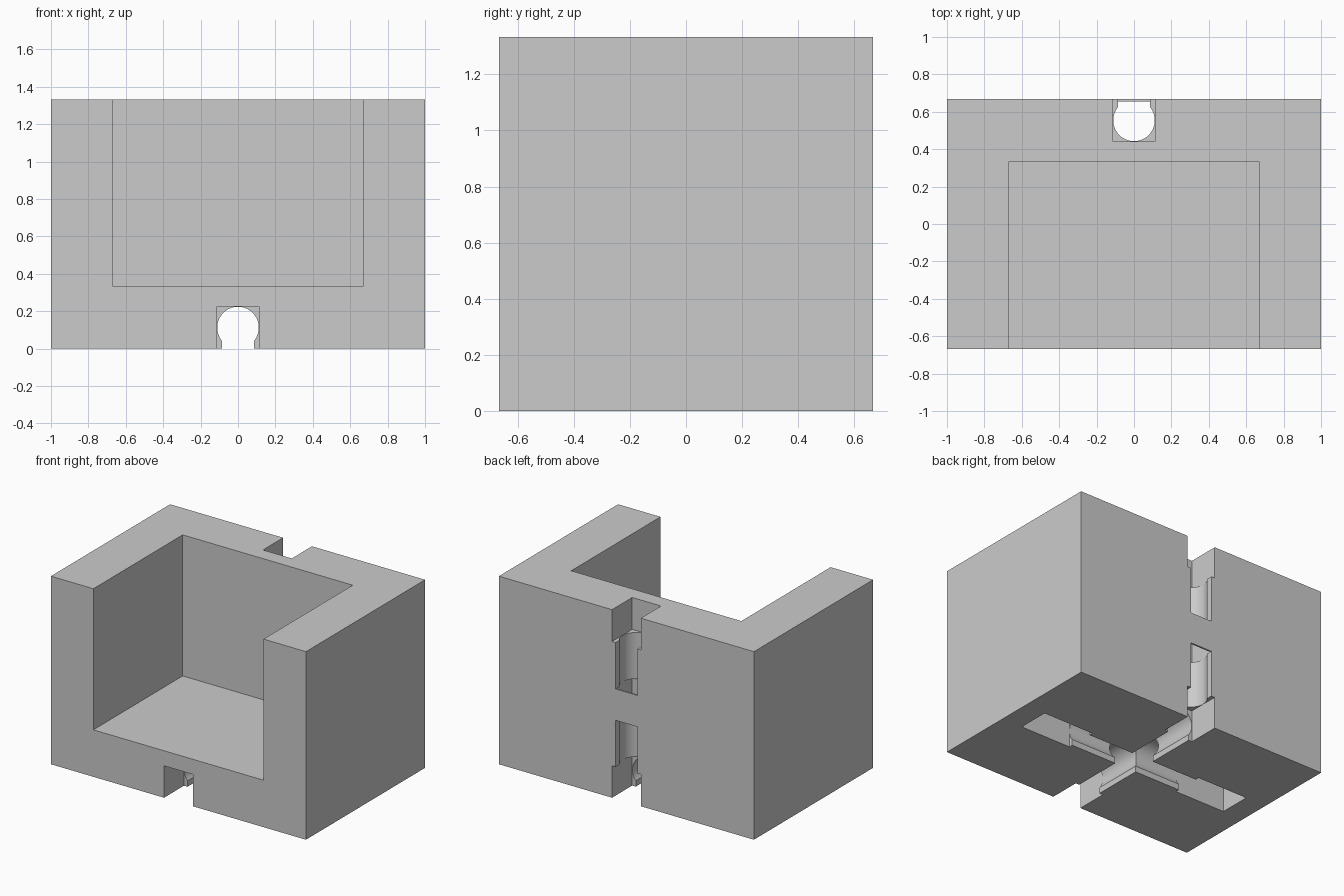
import bpy
import bmesh
from math import asin, cos, sin, pi
from mathutils import Matrix

old = bpy.data.objects.get("Cube")
if old:
    bpy.data.objects.remove(old)

X, Y, H = 1.0, 0.667, 1.333      # half width, half depth, height
S, R, NECK = 0.113, 0.111, 0.085  # socket half size, bore radius, slot half width
END = 0.444                       # where the bores meet the square sockets
OUT = 0.05                        # cutter overshoot

grey = bpy.data.materials.new("light_grey")
grey.use_nodes = True
grey.diffuse_color = (0.6, 0.6, 0.6, 1)
grey.node_tree.nodes["Principled BSDF"].inputs["Base Color"].default_value = (0.6, 0.6, 0.6, 1)


def make_object(name, bm):
    bmesh.ops.recalc_face_normals(bm, faces=bm.faces)
    mesh = bpy.data.meshes.new(name)
    bm.to_mesh(mesh)
    bm.free()
    mesh.materials.append(grey)
    obj = bpy.data.objects.new(name, mesh)
    bpy.context.collection.objects.link(obj)
    return obj


def box(name, x0, x1, y0, y1, z0, z1):
    bm = bmesh.new()
    bmesh.ops.create_cube(bm, size=1)
    size = Matrix.Diagonal((x1 - x0, y1 - y0, z1 - z0, 1))
    move = Matrix.Translation(((x0 + x1) / 2, (y0 + y1) / 2, (z0 + z1) / 2))
    bm.transform(move @ size)
    return make_object(name, bm)


def keyhole(name, start, stop, depth, place):
    """Round bore with a slot; the profile opens towards v = depth."""
    bm = bmesh.new()
    a = asin(NECK / R)
    steps = 48
    arc = [-pi / 2 + a + (2 * pi - 2 * a) * i / steps for i in range(steps + 1)]
    profile = [(R * cos(t), S + R * sin(t)) for t in arc]
    profile += [(-NECK, depth), (NECK, depth)]
    face = bm.faces.new([bm.verts.new(place(u, v, start)) for u, v in profile])
    ring = bmesh.ops.extrude_face_region(bm, geom=[face])
    shift = place(0, 0, stop)
    base = place(0, 0, start)
    offset = [p - q for p, q in zip(shift, base)]
    moved = [v for v in ring["geom"] if isinstance(v, bmesh.types.BMVert)]
    bmesh.ops.translate(bm, verts=moved, vec=offset)
    return make_object(name, bm)


block = box("open_block", -X, X, -Y, Y, 0, H)

cutters = [
    # Main recess, open to the front and the top
    box("recess", -0.667, 0.667, -Y - OUT, 0.333, 0.333, H + OUT),
    # Underside bores, front to back and side to side
    keyhole("long_bore", -END - 0.1, END + 0.1, -OUT, lambda u, v, w: (u, w, v)),
    keyhole("cross_bore", -END - 0.1, END + 0.1, -OUT, lambda u, v, w: (w, u, v)),
    # Upright bore behind the back bridge
    keyhole("upright_bore", 0.15, H - 0.15, 0.012, lambda u, v, w: (u, Y - v, w)),
    # Square sockets at the ends of the bores
    box("front_socket", -S, S, -Y - OUT, -END, -OUT, 2 * S),
    box("back_socket", -S, S, Y - 2 * S, Y + OUT, -OUT, 2 * S),
    box("top_socket", -S, S, Y - 2 * S, Y + OUT, H - 2 * S, H + OUT),
    # Hidden pocket behind the bridge
    box("bridge_pocket", -S, S, Y - 2 * S, Y - 0.012, 0.556, 0.778),
    # Slots above and below the bridge
    box("lower_slot", -NECK, NECK, Y - 0.03, Y + OUT, 0.2, 0.556),
    box("upper_slot", -NECK, NECK, Y - 0.03, Y + OUT, 0.778, H - 0.2),
]
for side in (-1, 1):
    x0, x1 = sorted((side * END, side * 0.84))
    cutters.append(box("side_socket", x0, x1, -S, S, -OUT, 2 * S))

# Carve the block, then discard the cutters
bpy.context.view_layer.objects.active = block
for cutter in cutters:
    cutter.hide_render = True
    cut = block.modifiers.new("cut", "BOOLEAN")
    cut.operation = "DIFFERENCE"
    cut.solver = "EXACT"
    cut.object = cutter
    bpy.ops.object.modifier_apply(modifier=cut.name)
    bpy.data.objects.remove(cutter)

bpy.ops.object.select_all(action="DESELECT")
block.select_set(True)
bpy.ops.object.shade_smooth_by_angle(angle=0.5)
